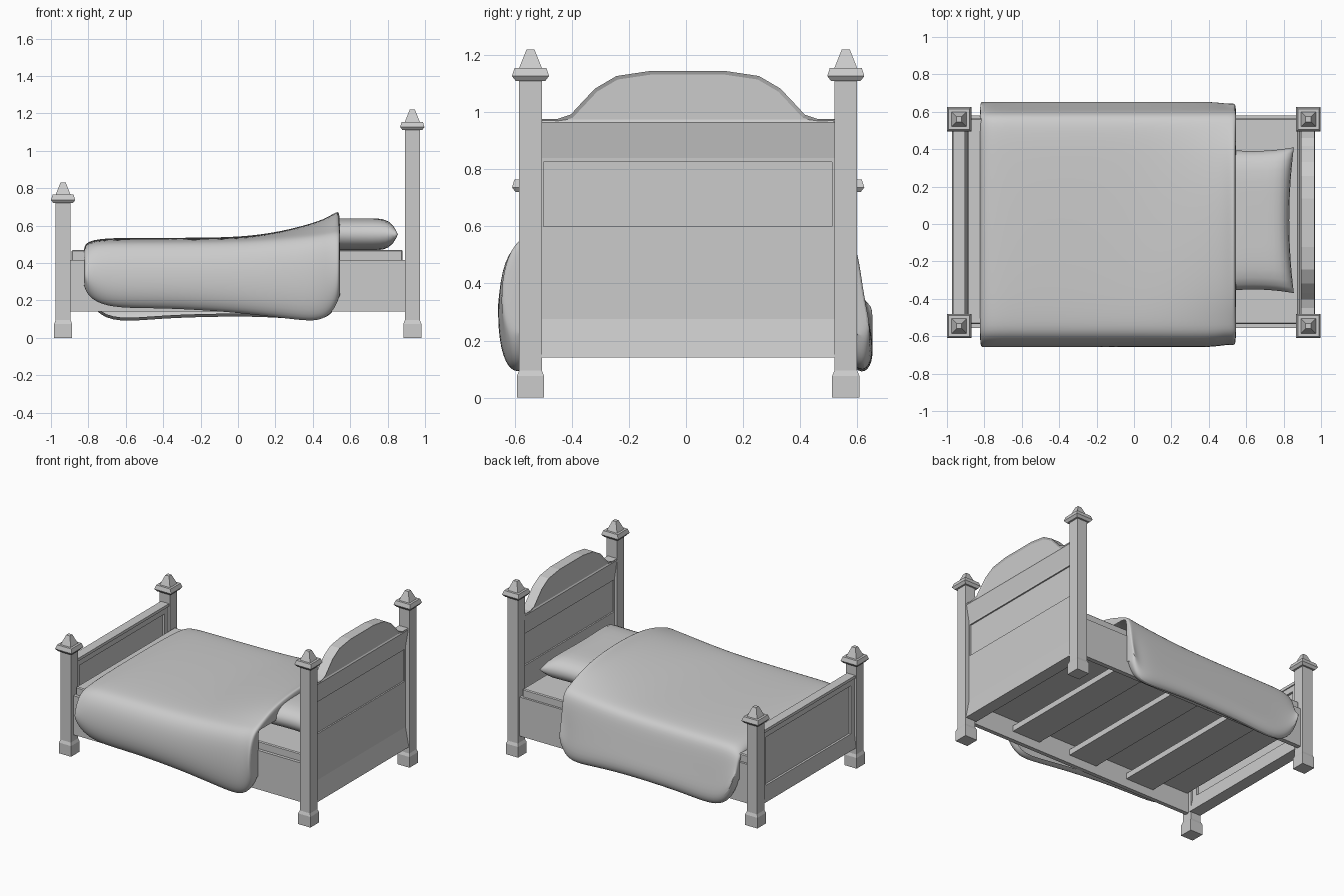
import bpy, bmesh, math

if "Cube" in bpy.data.objects:
    bpy.data.objects.remove(bpy.data.objects["Cube"])

YF, YB = -0.545, 0.56          # post centre lines, front and back


def finish(name, bm, recalc=True, smooth=None):
    if recalc:
        bmesh.ops.recalc_face_normals(bm, faces=bm.faces)
    me = bpy.data.meshes.new(name)
    bm.to_mesh(me)
    bm.free()
    ob = bpy.data.objects.new(name, me)
    bpy.context.collection.objects.link(ob)
    if smooth:
        bpy.ops.object.select_all(action='DESELECT')
        ob.select_set(True)
        bpy.context.view_layer.objects.active = ob
        bpy.ops.object.shade_smooth_by_angle(angle=math.radians(smooth))
    return ob


def add_box(bm, x0, x1, y0, y1, z0, z1):
    v = [bm.verts.new((x, y, z)) for z in (z0, z1)
         for x, y in ((x0, y0), (x1, y0), (x1, y1), (x0, y1))]
    for f in ((3, 2, 1, 0), (4, 5, 6, 7), (0, 1, 5, 4), (1, 2, 6, 5), (2, 3, 7, 6), (3, 0, 4, 7)):
        bm.faces.new([v[i] for i in f])


def box(name, *dims):
    bm = bmesh.new()
    add_box(bm, *dims)
    return finish(name, bm)


def prism(name, pts, axis, a, b, inset=0):
    """Extrude a 2D outline along x (points are y,z) or y (points are x,z)."""
    bm = bmesh.new()
    put = (lambda p, t: (t, p[0], p[1])) if axis == 'x' else (lambda p, t: (p[0], t, p[1]))
    r = [[bm.verts.new(put(p, t)) for p in pts] for t in (a, b)]
    n = len(pts)
    caps = [bm.faces.new(r[0]), bm.faces.new(r[1][::-1])]
    for i in range(n):
        bm.faces.new((r[0][i], r[0][(i + 1) % n], r[1][(i + 1) % n], r[1][i]))
    bmesh.ops.recalc_face_normals(bm, faces=bm.faces)
    if inset:
        for c in caps:
            bmesh.ops.inset_region(bm, faces=[c], thickness=inset, depth=-0.006)
    return finish(name, bm)


def post(name, x, y, h):
    """Square turned post: foot block, shaft, flared cap, pyramid finial."""
    prof = [(.048, 0), (.048, .075), (.04, .095), (.04, h - .11), (.052, h - .11),
            (.065, h - .093), (.056, h - .065), (.04, h - .065), (.014, h)]
    bm = bmesh.new()
    rings = [[bm.verts.new((x + sx * r, y + sy * r, z))
              for sx, sy in ((-1, -1), (1, -1), (1, 1), (-1, 1))] for r, z in prof]
    for lo, hi in zip(rings, rings[1:]):
        for i in range(4):
            j = (i + 1) % 4
            bm.faces.new((lo[i], lo[j], hi[j], hi[i]))
    bm.faces.new(rings[0][::-1])
    bm.faces.new(rings[-1])
    finish(name, bm)


def framed(name, x0, x1, y0, y1, z0, z1, py, pz, depth):
    """Board with a recessed panel on both faces."""
    bm = bmesh.new()
    add_box(bm, x0 + depth, x1 - depth, py[0], py[1], pz[0], pz[1])
    add_box(bm, x0, x1, y0, y1, z0, pz[0])
    add_box(bm, x0, x1, y0, y1, pz[1], z1)
    add_box(bm, x0, x1, y0, py[0], pz[0], pz[1])
    add_box(bm, x0, x1, py[1], y1, pz[0], pz[1])
    finish(name, bm)


# Posts
for side, y in (("front", YF), ("back", YB)):
    post("head_post_" + side, .932, y, 1.22)
    post("foot_post_" + side, -.935, y, .83)

# Headboard: panel, flared plinth, upper rail, arched crest
framed("headboard_panel", .91, .942, -.51, .525, .27, .84, (-.50, .512), (.60, .825), .01)
prism("headboard_plinth", [(.882, .14), (.969, .14), (.942, .275), (.91, .275)], 'y', -.51, .525)
prism("headboard_rail", [(.91, .84), (.942, .84), (.964, .965), (.892, .965)], 'y', -.51, .525)
half = [(.515, .965), (.515, .977), (.455, .977), (.41, .992), (.375, 1.03), (.325, 1.083),
        (.25, 1.127), (.13, 1.145)]
arch = [(y + .006, z) for y, z in half] + [(.006 - y, z) for y, z in half[::-1]]
prism("headboard_crest", arch, 'x', .892, .964, inset=.013)

# Footboard with flared plinth and cap rail
framed("footboard", -.96, -.91, -.51, .525, .20, .635, (-.465, .48), (.25, .59), .015)
prism("footboard_plinth", [(-.973, .14), (-.888, .14), (-.91, .24), (-.96, .24)], 'y', -.51, .525)
box("footboard_cap", -.967, -.903, -.51, .525, .63, .65)

# Side rails, slats and mattress
box("side_rail_front", -.9, .9, -.557, -.528, .14, .415)
box("side_rail_back", -.9, .9, .548, .58, .14, .415)
for i in range(3):
    x = -.49 + i * .47
    box("slat_%d" % (i + 1), x - .11, x + .11, -.53, .55, .20, .24)
mattress = box("mattress", -.89, .88, -.535, .565, .28, .47)
bev = mattress.modifiers.new("bevel", 'BEVEL')
bev.width, bev.segments = .006, 1

# Pillow: two puffed sheets with pinched sides, joined at the seam
bm = bmesh.new()
N = 16
for s in (1, -1):
    g = [[None] * (N + 1) for _ in range(N + 1)]
    for i in range(N + 1):
        for j in range(N + 1):
            u, v = (math.sin(math.pi * (k / N - .5)) for k in (i, j))
            x = .637 + u * (.193 + .025 * v * v)
            y = .02 + v * (.37 + .02 * u * u)
            puff = math.sqrt(max(0, (1 - u ** 6) * (1 - v ** 6)))
            g[i][j] = bm.verts.new((x, y, .553 + s * .086 * puff))
    for i in range(N):
        for j in range(N):
            bm.faces.new((g[i][j], g[i + 1][j], g[i + 1][j + 1], g[i][j + 1]))
bmesh.ops.remove_doubles(bm, verts=bm.verts, dist=1e-4)
finish("pillow", bm, smooth=60)

# Blanket: cross-sections along x (x, top middle, top edge, front hem, back hem)
stations = [(-.823, .485, .475, .27, .28), (-.808, .51, .495, .225, .21), (-.76, .527, .518, .18, .12),
            (-.65, .535, .522, .148, .066), (-.40, .535, .522, .150, .092), (-.1, .535, .525, .133, .1),
            (.1, .547, .533, .113, .1), (.28, .58, .548, .091, .09), (.42, .62, .563, .076, .08),
            (.49, .65, .573, .11, .10), (.528, .678, .58, .17, .16), (.545, .67, .57, .22, .21)]
bm = bmesh.new()
rows = []
for n, (x, zt, ze, hf, hb) in enumerate(stations):
    k = .012 if n > 8 else 0
    sec = [(-.56, hf + .02), (-.60, hf), (-.645 + k, hf + .05), (-.664 + k, hf * .5 + ze * .5 - .04),
           (-.648 + k, ze - .10), (-.60 + k, ze - .02), (-.53, ze), (-.38, ze * .35 + zt * .65),
           (-.15, zt), (.15, zt), (.38, ze * .35 + zt * .65), (.53, ze), (.588, ze - .025),
           (.61, ze - .11), (.638 - k, hb * .5 + ze * .5 - .04), (.664 - k, hb + .06), (.625, hb),
           (.585, hb + .03)]
    row = [bm.verts.new((x, y, z)) for y, z in sec]
    if n in (0, len(stations) - 1):
        # closing strip that turns in towards the rails and mattress
        cap = [bm.verts.new((x, max(-.55, min(.575, y)), min(z, .46 if n == 0 else zt - .12)))
               for y, z in sec]
        rows += [cap, row] if n == 0 else [row, cap]
    else:
        rows.append(row)
for a, b in zip(rows, rows[1:]):
    for j in range(len(a) - 1):
        bm.faces.new((a[j], b[j], b[j + 1], a[j + 1]))
blanket = finish("blanket", bm, recalc=False, smooth=80)
sub = blanket.modifiers.new("soften", 'SUBSURF')
sub.levels = sub.render_levels = 2
